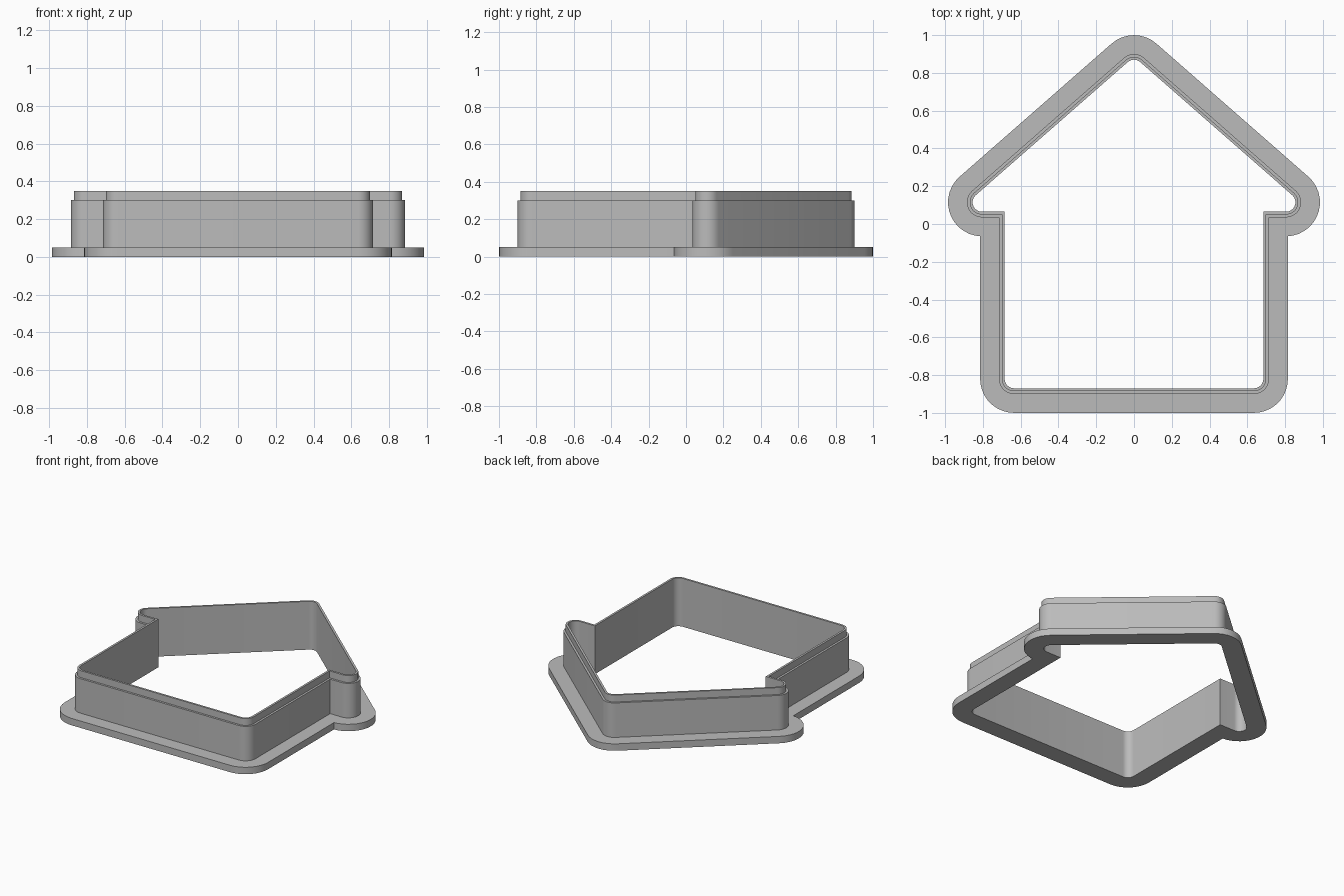
import bpy
import bmesh
from math import atan2, cos, sin, radians, pi

cube = bpy.data.objects.get("Cube")
if cube:
    bpy.data.objects.remove(cube, do_unlink=True)

# Corner centres of the house outline and the inner corner radius
BASE, EAVE, APEX = (0.635, -0.82), (0.805, 0.115), (0.0, 0.82)
RADIUS = 0.05
ROOF_ANGLE = atan2(EAVE[0] - APEX[0], APEX[1] - EAVE[1])


def arc(centre, radius, start, end, steps):
    angles = [start + (end - start) * i / steps for i in range(steps + 1)]
    return [(centre[0] + radius * cos(a), centre[1] + radius * sin(a)) for a in angles]


def house_outline(offset):
    """House outline grown outward by offset, counter-clockwise."""
    r = RADIUS + offset
    notch = (BASE[0] + r, EAVE[1] - r)
    half = arc(BASE, r, -pi / 2, 0, 9)
    half.append(notch)
    half += arc(EAVE, r, -pi / 2, ROOF_ANGLE, 13)
    half += arc(APEX, r, ROOF_ANGLE, pi / 2, 4)
    mirrored = [(-x, y) for x, y in reversed(half[:-1])]
    return half + mirrored


# Wall cross-section (outward offset, height): flange, body, thin cutting lip
section = [(0, 0), (0.13, 0), (0.13, 0.05), (0.03, 0.05),
           (0.03, 0.3), (0.015, 0.3), (0.015, 0.35), (0, 0.35)]

# Sweep the cross-section around the outline
bm = bmesh.new()
rings = [[bm.verts.new((x, y, z)) for x, y in house_outline(o)] for o, z in section]
for k, low in enumerate(rings):
    high = rings[(k + 1) % len(rings)]
    for i in range(len(low)):
        j = (i + 1) % len(low)
        bm.faces.new((low[i], low[j], high[j], high[i]))
bmesh.ops.recalc_face_normals(bm, faces=bm.faces)
mesh = bpy.data.meshes.new("house_cutter")
bm.to_mesh(mesh)
bm.free()

# Plain grey plastic
grey = bpy.data.materials.new("light_grey")
grey.use_nodes = True
colour = (0.5, 0.5, 0.5, 1)
grey.diffuse_color = colour
grey.node_tree.nodes["Principled BSDF"].inputs["Base Color"].default_value = colour
mesh.materials.append(grey)

cutter = bpy.data.objects.new("house_cutter", mesh)
bpy.context.collection.objects.link(cutter)
bpy.ops.object.select_all(action="DESELECT")
cutter.select_set(True)
bpy.context.view_layer.objects.active = cutter
bpy.ops.object.shade_smooth_by_angle(angle=radians(30))
